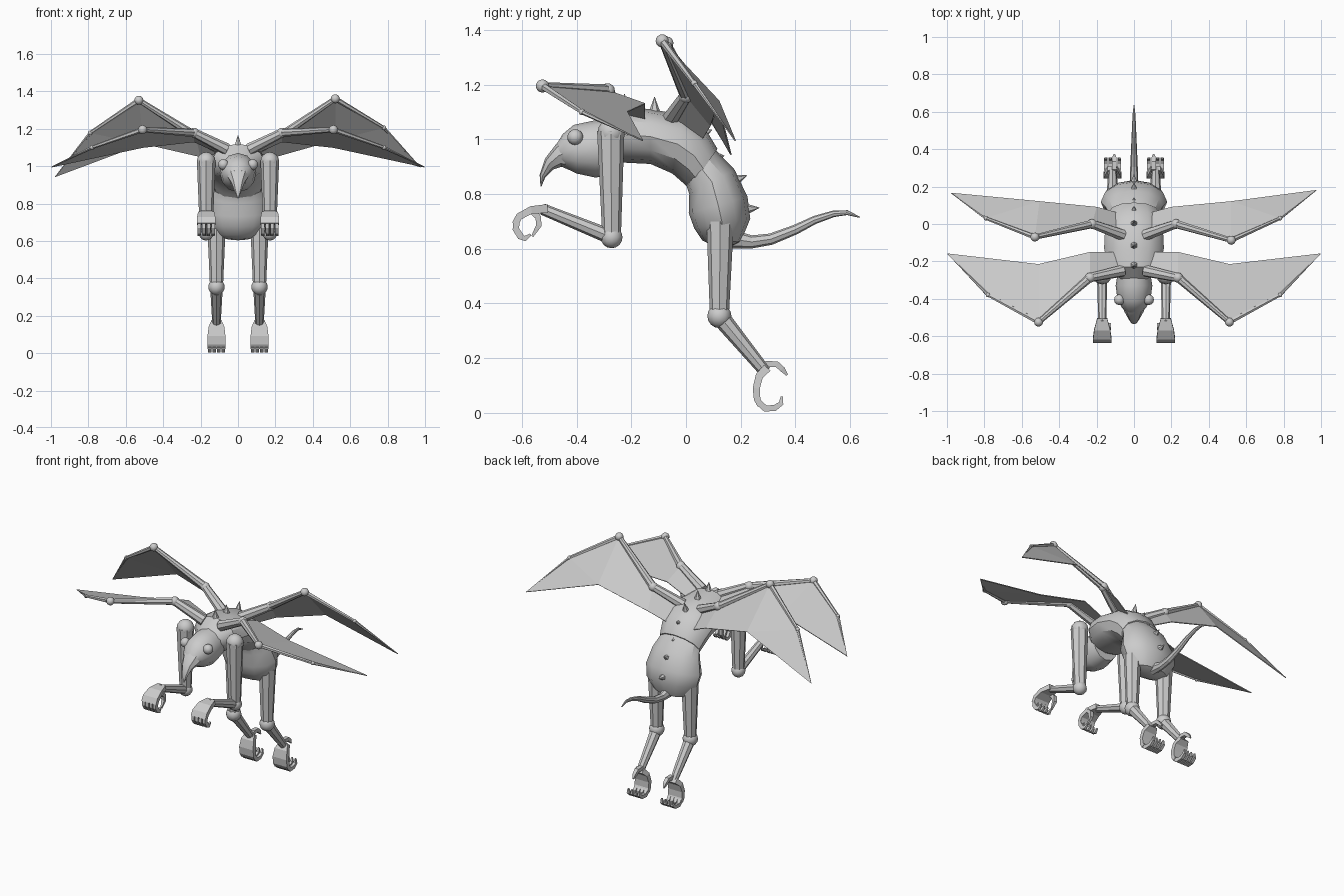
import bpy, bmesh
from math import pi, cos, sin, sqrt, radians
from mathutils import Vector


def finish(name, bm, smooth=True, angle=35):
    bmesh.ops.recalc_face_normals(bm, faces=bm.faces)
    me = bpy.data.meshes.new(name)
    bm.to_mesh(me)
    bm.free()
    ob = bpy.data.objects.new(name, me)
    bpy.context.collection.objects.link(ob)
    if smooth:
        bpy.ops.object.select_all(action='DESELECT')
        ob.select_set(True)
        bpy.context.view_layer.objects.active = ob
        bpy.ops.object.shade_smooth_by_angle(angle=radians(angle))
    return ob


def loft(name, rings, n=12, x=0.0, smooth=True):
    """rings: (top_y, top_z, bottom_y, bottom_z, half_width)"""
    bm = bmesh.new()
    k, ph = (sqrt(2), pi / 4) if n == 4 else (1, 0)
    loops = []
    for ty, tz, by, bz, w in rings:
        c, a = Vector((x, (ty + by) / 2, (tz + bz) / 2)), Vector((0, (ty - by) / 2, (tz - bz) / 2))
        loops.append([bm.verts.new(c + a * k * cos(2 * pi * i / n + ph)
                      + Vector((w * k * sin(2 * pi * i / n + ph), 0, 0))) for i in range(n)])
    for p, q in zip(loops, loops[1:]):
        for i in range(n):
            j = (i + 1) % n
            bm.faces.new((p[i], p[j], q[j], q[i]))
    bm.faces.new(loops[0])
    bm.faces.new(loops[-1])
    return finish(name, bm, smooth)


def sweep(name, path, n=4, x=0.0, smooth=False):
    """path in the side plane: (y, z, half_thickness, half_width)"""
    rings = []
    for i, (y, z, t, w) in enumerate(path):
        a, b = path[max(i - 1, 0)], path[min(i + 1, len(path) - 1)]
        d = Vector((b[0] - a[0], b[1] - a[1])).normalized()
        rings.append((y - d.y * t, z + d.x * t, y + d.y * t, z - d.x * t, w))
    return loft(name, rings, n, x, smooth)


def bone(name, a, b, r1, r2, n=8):
    a, b = Vector(a), Vector(b)
    bm = bmesh.new()
    bmesh.ops.create_cone(bm, cap_ends=True, segments=n, radius1=r1, radius2=r2, depth=(b - a).length)
    q = Vector((0, 0, 1)).rotation_difference(b - a)
    for v in bm.verts:
        v.co = q @ v.co + (a + b) / 2
    return finish(name, bm, False)


def ball(name, c, r):
    bm = bmesh.new()
    bmesh.ops.create_uvsphere(bm, u_segments=12, v_segments=8, radius=r)
    bmesh.ops.translate(bm, verts=bm.verts, vec=c)
    return finish(name, bm)


# torso in two overlapping pieces
loft("chest", [(-.30, 1.06, -.28, .94, .08), (-.23, 1.12, -.23, .915, .14), (-.13, 1.11, -.13, .91, .16),
               (-.01, 1.09, -.05, .875, .155), (.07, 1.04, -.01, .84, .148), (.115, .965, .012, .82, .135)])
loft("hips", [(.09, .98, .0, .835, .125), (.177, .89, .012, .80, .155), (.225, .79, .01, .73, .178),
              (.235, .71, .03, .675, .165), (.20, .625, .06, .63, .12), (.16, .605, .09, .615, .06)])

# head, hooked beak
loft("head", [(-.25, 1.07, -.25, .88, .085), (-.33, 1.07, -.33, .86, .098), (-.41, 1.053, -.40, .875, .088),
              (-.45, 1.02, -.44, .895, .066), (-.475, .98, -.46, .91, .045)])
loft("beak", [(-.43, 1.03, -.42, .885, .065), (-.477, .98, -.455, .90, .053), (-.515, .93, -.485, .89, .034),
              (-.535, .87, -.515, .86, .018), (-.532, .828, -.528, .828, .002)], 8)

# tail
sweep("tail", [(.17, .635, .035, .03), (.24, .625, .024, .022), (.31, .635, .021, .02), (.40, .67, .018, .016),
               (.47, .705, .015, .013), (.54, .728, .012, .01), (.59, .732, .009, .007), (.635, .715, .002, .002)], 8)

# back spikes: base and tip in the side plane
for y, z, ty, tz in [(-.22, 1.11, -.225, 1.165), (-.115, 1.10, -.115, 1.155), (0, 1.07, .015, 1.125),
                     (.06, 1.02, .095, 1.035), (.11, .935, .14, .94), (.18, .85, .222, .868), (.22, .745, .268, .75)]:
    bone("back_spike", (0, y, z), (0, ty, tz), .021, .001, 6)

# limbs, mirrored left and right
for s in (-1, 1):
    ball("eye", (s * .078, -.405, 1.008), .029)

    ax = s * .17
    ball("shoulder", (ax, -.273, 1.025), .05)
    bone("upper_arm", (ax, -.275, 1.03), (ax, -.272, .64), .05, .034)
    ball("elbow", (ax, -.272, .642), .04)
    bone("forearm", (ax, -.272, .642), (ax, -.525, .745), .028, .021)
    sweep("palm", [(-.505, .747, .016, .027), (-.565, .742, .014, .043), (-.61, .718, .013, .049),
                   (-.625, .69, .012, .05)], 4, ax)
    for i in range(4):
        sweep("finger", [(-.62, .70, .012, .0095), (-.622, .672, .012, .0095), (-.605, .645, .012, .009),
                         (-.588, .637, .010, .008), (-.568, .652, .004, .004)], 4, ax + (i - 1.5) * .025)
    sweep("thumb", [(-.56, .735, .011, .011), (-.54, .715, .011, .011), (-.538, .685, .01, .01),
                    (-.562, .645, .004, .004)], 4, ax - s * .036)

    lx = s * .115
    bone("thigh", (lx, .125, .70), (lx, .122, .36), .05, .035)
    ball("knee", (lx, .122, .354), .044)
    bone("shin", (lx, .122, .354), (lx, .29, .15), .034, .022)
    sweep("foot", [(.297, .165, .016, .027), (.268, .135, .014, .042), (.257, .09, .013, .048),
                   (.26, .05, .012, .048), (.272, .028, .011, .048)], 4, lx)
    for i in range(4):
        sweep("toe", [(.264, .04, .012, .0095), (.29, .016, .012, .0095), (.325, .018, .011, .009),
                      (.348, .035, .009, .008), (.35, .06, .004, .004)], 4, lx + (i - 1.5) * .024)
    sweep("heel_claw", [(.275, .155, .014, .014), (.295, .178, .012, .013), (.332, .178, .011, .012),
                        (.352, .16, .01, .01), (.37, .138, .004, .004)], 4, lx - s * .01)


def wing(name, root, elbow, wrist, mid, tip, trail, inner, body):
    bone(name + "_upper_bone", root, elbow, .032, .024)
    bone(name + "_fore_bone", elbow, wrist, .023, .014)
    bone(name + "_outer_bone", wrist, mid, .014, .009, 6)
    bone(name + "_tip_bone", mid, tip, .009, .001, 6)
    ball(name + "_elbow", elbow, .027)
    ball(name + "_wrist", wrist, .024)
    ball(name + "_knuckle", mid, .012)
    # membrane panels between leading bones and trailing edge
    bm = bmesh.new()
    r, e, w, m, t, tr, i, b = [bm.verts.new(p) for p in (root, elbow, wrist, mid, tip, trail, inner, body)]
    for f in ((r, e, i, b), (e, w, tr, i), (w, m, tr), (m, t, tr)):
        bm.faces.new(f)
    ob = finish(name + "_membrane", bm, False)
    sol = ob.modifiers.new("thickness", 'SOLIDIFY')
    sol.thickness, sol.offset = .005, 0


for s in (-1, 1):
    wing("front_wing", (s * .06, -.25, 1.09), (s * .235, -.287, 1.178), (s * .51, -.525, 1.195),
         (s * .78, -.38, 1.10), (s * .998, -.158, .995), (s * .51, -.215, 1.10),
         (s * .235, -.15, 1.13), (s * .10, -.15, 1.07))
# rear wings are held at slightly different heights
wing("rear_wing_right", (.06, -.06, 1.07), (.225, 0, 1.16), (.52, -.087, 1.36), (.78, .03, 1.205),
     (.975, .18, .995), (.52, .12, 1.14), (.2, .09, 1.05), (.09, .06, 1.0))
wing("rear_wing_left", (-.06, -.06, 1.07), (-.225, 0, 1.16), (-.53, -.07, 1.352), (-.79, .03, 1.178),
     (-.978, .165, .943), (-.505, .12, 1.12), (-.2, .09, 1.05), (-.09, .06, 1.0))
